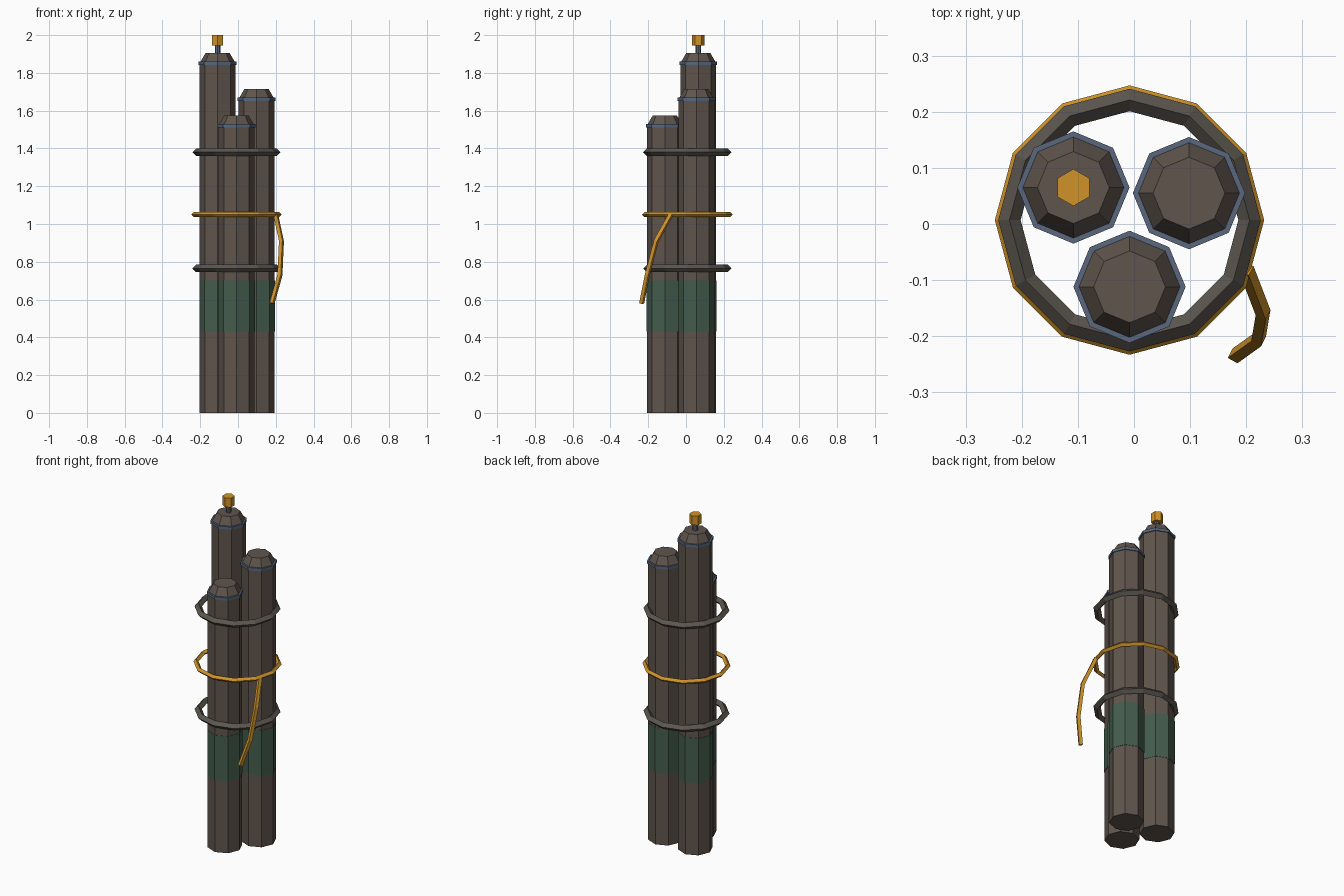
import bpy, math
from mathutils import Vector

default = bpy.data.objects.get("Cube")
if default:
    bpy.data.objects.remove(default, do_unlink=True)


def material(name, rgb):
    m = bpy.data.materials.new(name)
    m.use_nodes = True
    m.diffuse_color = (*rgb, 1)
    bsdf = next(n for n in m.node_tree.nodes if n.type == 'BSDF_PRINCIPLED')
    bsdf.inputs["Base Color"].default_value = (*rgb, 1)
    return m


BROWN = material("dull brown", (0.115, 0.09, 0.073))
STRAP = material("strap grey", (0.105, 0.092, 0.075))
GREEN = material("band green", (0.058, 0.11, 0.075))
BLUE = material("steel blue", (0.10, 0.135, 0.21))
GOLD = material("brass gold", (0.63, 0.29, 0.022))


def lathe(name, profile, center, sides, mats, rule=lambda z: 0, turn=0.0):
    """Turn a (radius, height) profile about z and close both ends."""
    verts, faces = [], []
    for r, z in profile:
        for i in range(sides):
            a = turn + math.tau * i / sides
            verts.append((r * math.cos(a), r * math.sin(a), z))
    for k in range(len(profile) - 1):
        for i in range(sides):
            j = (i + 1) % sides
            faces.append((k * sides + i, k * sides + j,
                          (k + 1) * sides + j, (k + 1) * sides + i))
    faces.append(tuple(reversed(range(sides))))
    faces.append(tuple(range(len(verts) - sides, len(verts))))
    mesh = bpy.data.meshes.new(name)
    mesh.from_pydata(verts, [], faces)
    for m in mats:
        mesh.materials.append(m)
    for p in mesh.polygons:
        p.material_index = rule(p.center.z)
    ob = bpy.data.objects.new(name, mesh)
    ob.location = (*center, 0)
    bpy.context.collection.objects.link(ob)
    return ob


# Three pipes, each with a painted band, a collar and a tapered cap
pipes = {
    "tall": ((-0.108, 0.065), 1.85),
    "middle": ((0.098, 0.055), 1.66),
    "short": ((-0.008, -0.112), 1.52),
}
for label, (center, top) in pipes.items():
    lathe(label + "_pipe",
          [(0.095, 0), (0.095, 0.43), (0.097, 0.43), (0.097, 0.7), (0.095, 0.7), (0.095, top)],
          center, 8, [BROWN, GREEN], lambda z: int(0.429 < z < 0.701))
    lathe(label + "_collar", [(0.1, top - 0.008), (0.1, top + 0.009)], center, 8, [BLUE])
    lathe(label + "_cap", [(0.09, top), (0.09, top + 0.01), (0.064, top + 0.055)],
          center, 8, [BROWN])

# Valve on the tall pipe
tall = pipes["tall"][0]
lathe("valve_stem", [(0.015, 1.9), (0.015, 1.95)], tall, 8, [BLUE])
lathe("valve_knob", [(0.033, 1.945), (0.033, 2.0)], tall, 6, [GOLD], turn=math.pi / 6)

# Hoops around the bundle
for name, z, major, minor, mat in (
        ("upper_strap", 1.38, 0.214, 0.02, STRAP),
        ("lower_strap", 0.765, 0.214, 0.02, STRAP),
        ("cord_loop", 1.05, 0.226, 0.014, GOLD)):
    bpy.ops.mesh.primitive_torus_add(major_segments=12, minor_segments=4,
                                     major_radius=major, minor_radius=minor,
                                     location=(-0.008, 0.007, z))
    ob = bpy.context.object
    ob.name = name
    ob.data.materials.append(mat)
    for p in ob.data.polygons:
        p.use_smooth = False

# Loose cord end hanging from the loop
curve = bpy.data.curves.new("cord_tail", 'CURVE')
curve.dimensions = '3D'
curve.bevel_depth = 0.014
curve.bevel_resolution = 0
curve.use_fill_caps = True
path = [(0.2, -0.08, 1.05), (0.23, -0.158, 0.91), (0.222, -0.205, 0.73), (0.18, -0.235, 0.58)]
spline = curve.splines.new('POLY')
spline.points.add(len(path) - 1)
for point, co in zip(spline.points, path):
    point.co = (*Vector(co), 1)
spline.use_smooth = False
curve.materials.append(GOLD)
tail = bpy.data.objects.new("cord_tail", curve)
bpy.context.collection.objects.link(tail)
